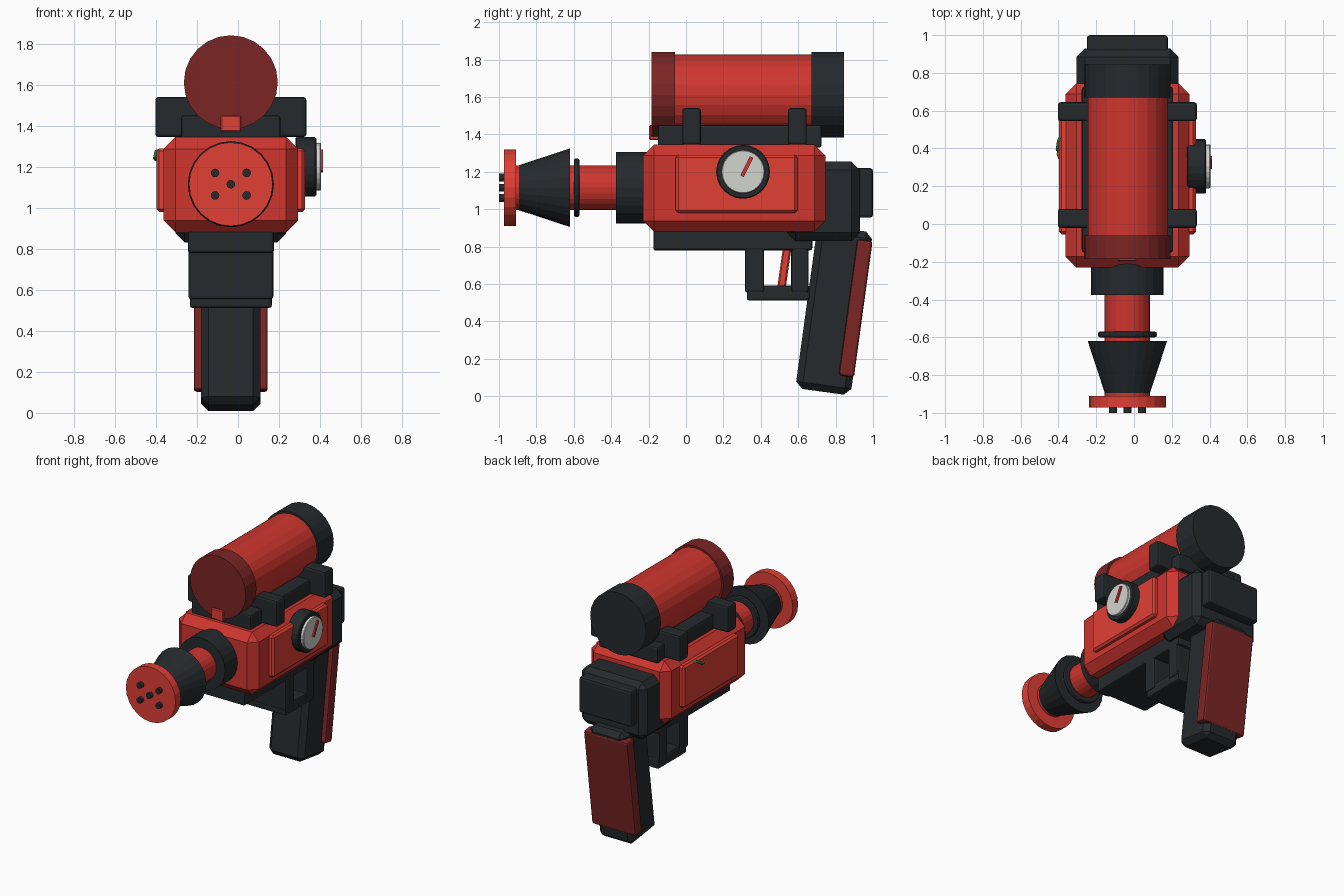
import bpy
from math import radians, sin, cos
from mathutils import Matrix

if "Cube" in bpy.data.objects:
    bpy.data.objects.remove(bpy.data.objects["Cube"])

CX = -0.035   # symmetry plane of the body
BZ = 1.115    # barrel axis height


def material(name, rgb):
    m = bpy.data.materials.new(name)
    m.diffuse_color = (*rgb, 1)
    m.use_nodes = True
    m.node_tree.nodes["Principled BSDF"].inputs["Base Color"].default_value = m.diffuse_color
    return m


RED = material("red", (0.62, 0.036, 0.028))
BRIGHT = material("bright_red", (0.75, 0.05, 0.035))
MAROON = material("dark_red", (0.2, 0.018, 0.018))
BLACK = material("charcoal", (0.019, 0.023, 0.026))
WHITE = material("dial_white", (0.65, 0.66, 0.62))
GREEN = material("green", (0.03, 0.25, 0.06))
BROWN = material("brown", (0.3, 0.12, 0.03))


def bevel(ob, width, segments):
    if width:
        m = ob.modifiers.new("bevel", "BEVEL")
        m.width, m.segments, m.limit_method = width, segments, "ANGLE"


def box(name, x, y, z, mat, bev=0.012, seg=2, tilt=0):
    """Box from (min, max) ranges, optionally tilted about x."""
    bpy.ops.mesh.primitive_cube_add(size=1)
    ob = bpy.context.object
    ob.name = name
    ob.data.transform(Matrix.Diagonal((x[1] - x[0], y[1] - y[0], z[1] - z[0], 1)))
    ob.location = [(a + b) / 2 for a, b in (x, y, z)]
    ob.rotation_euler.x = radians(tilt)
    ob.data.materials.append(mat)
    bevel(ob, bev, seg)
    return ob


def cyl_y(name, y0, y1, r0, r1, z, mat, x=CX, sides=24, bev=0):
    """Cylinder or cone along y, r0 at y0 and r1 at y1."""
    bpy.ops.mesh.primitive_cone_add(vertices=sides, radius1=r0, radius2=r1, depth=y1 - y0,
                                    location=(x, (y0 + y1) / 2, z), rotation=(radians(-90), 0, 0))
    ob = bpy.context.object
    ob.name = name
    ob.data.materials.append(mat)
    bevel(ob, bev, 2)
    return ob


def cyl_x(name, x0, x1, r, y, z, mat, bev=0):
    bpy.ops.mesh.primitive_cylinder_add(vertices=24, radius=r, depth=x1 - x0,
                                        location=((x0 + x1) / 2, y, z), rotation=(0, radians(90), 0))
    ob = bpy.context.object
    ob.name = name
    ob.data.materials.append(mat)
    bevel(ob, bev, 1)
    return ob


def mid(half):
    return (CX - half, CX + half)


# Main housing and side panels
box("main_body", mid(0.328), (-0.23, 0.745), (0.88, 1.345), RED, 0.058, 1)
for side, x in (("right", (0.25, 0.327)), ("left", (-0.398, -0.32))):
    box(side + "_side_panel", x, (-0.055, 0.595), (0.98, 1.29), BRIGHT, 0.014, 1)
box("bottom_plate", mid(0.21), (-0.175, 0.675), (0.78, 0.9), BLACK)
box("rear_block", mid(0.27), (0.54, 0.93), (0.83, 1.255), BLACK, 0.045, 1)
box("back_plate", mid(0.215), (0.9, 1.0), (0.955, 1.22), BLACK, 0.016)

# Barrel, nozzle cone and front disc
cyl_y("barrel_collar", -0.375, -0.2, 0.192, 0.192, BZ, BLACK)
cyl_y("barrel", -0.92, -0.36, 0.12, 0.12, BZ, RED)
cyl_y("barrel_ring", -0.6, -0.57, 0.156, 0.156, BZ, BLACK, bev=0.01)
cyl_y("nozzle_cone", -0.915, -0.62, 0.113, 0.21, BZ, BLACK)
cyl_y("nozzle_disc", -0.972, -0.91, 0.204, 0.204, BZ, BRIGHT)
for i, (dx, dz) in enumerate([(0, 0), (-1, -1), (-1, 1), (1, -1), (1, 1)]):
    cyl_y(f"nozzle_pin_{i}", -1.0, -0.95, 0.021, 0.021, BZ + dz * 0.055, BLACK,
          x=CX + dx * 0.077, sides=12)

# Top tank on its rail with two clamps
cyl_y("tank", -0.1, 0.7, 0.215, 0.215, 1.612, RED)
cyl_y("tank_front_cap", -0.185, -0.06, 0.229, 0.229, 1.612, MAROON)
cyl_y("tank_rear_cap", 0.67, 0.845, 0.229, 0.229, 1.612, BLACK)
box("tank_rail", mid(0.242), (-0.15, 0.725), (1.33, 1.45), BLACK)
for i, y in enumerate((0.03, 0.595)):
    box(f"tank_clamp_{i}", mid(0.368), (y - 0.05, y + 0.05), (1.345, 1.54), BLACK, 0.014)
box("front_tab", mid(0.05), (-0.197, -0.14), (1.37, 1.45), BRIGHT, 0.006, 1)

# Gauge on the right side
cyl_x("gauge_case", 0.28, 0.382, 0.144, 0.305, 1.2, BLACK, 0.006)
cyl_x("gauge_dial", 0.37, 0.404, 0.116, 0.305, 1.2, WHITE, 0.004)
box("gauge_needle", (0.395, 0.414), (0.315, 0.335), (1.17, 1.285), RED, 0, 1, tilt=-27)

# Trigger and guard
box("guard_front_post", mid(0.207), (0.315, 0.418), (0.555, 0.8), BLACK)
box("guard_rear_post", mid(0.207), (0.562, 0.655), (0.555, 0.8), BLACK)
box("guard_bottom_bar", mid(0.2), (0.325, 0.66), (0.512, 0.592), BLACK)
box("trigger", mid(0.06), (0.505, 0.55), (0.58, 0.82), BRIGHT, 0.008, 1, tilt=-8)

# Grip, leaning back
TILT, LENGTH = radians(7.8), 0.88
gy = 0.732 + sin(TILT) * LENGTH / 2
gz = 0.024 + cos(TILT) * LENGTH / 2
box("grip", mid(0.145), (gy - 0.149, gy + 0.149), (gz - LENGTH / 2, gz + LENGTH / 2),
    BLACK, 0.036, 1, tilt=-7.8)
box("grip_back_panel", mid(0.18), (0.866, 0.948), (0.103, 0.838), MAROON, 0.014, 2, tilt=-7.8)


# Short loose wires on the left panel
def wire(name, points, mat):
    cu = bpy.data.curves.new(name, "CURVE")
    cu.dimensions = "3D"
    cu.bevel_depth, cu.bevel_resolution, cu.use_fill_caps = 0.008, 1, True
    sp = cu.splines.new("POLY")
    sp.points.add(len(points) - 1)
    for p, co in zip(sp.points, points):
        p.co = (*co, 1)
    cu.materials.append(mat)
    bpy.context.collection.objects.link(bpy.data.objects.new(name, cu))


wire("green_wire", [(-0.38, 0.475, 1.28), (-0.4, 0.44, 1.275), (-0.407, 0.39, 1.24)], GREEN)
wire("brown_wire", [(-0.395, 0.4, 1.25), (-0.402, 0.37, 1.235), (-0.395, 0.35, 1.25)], BROWN)
